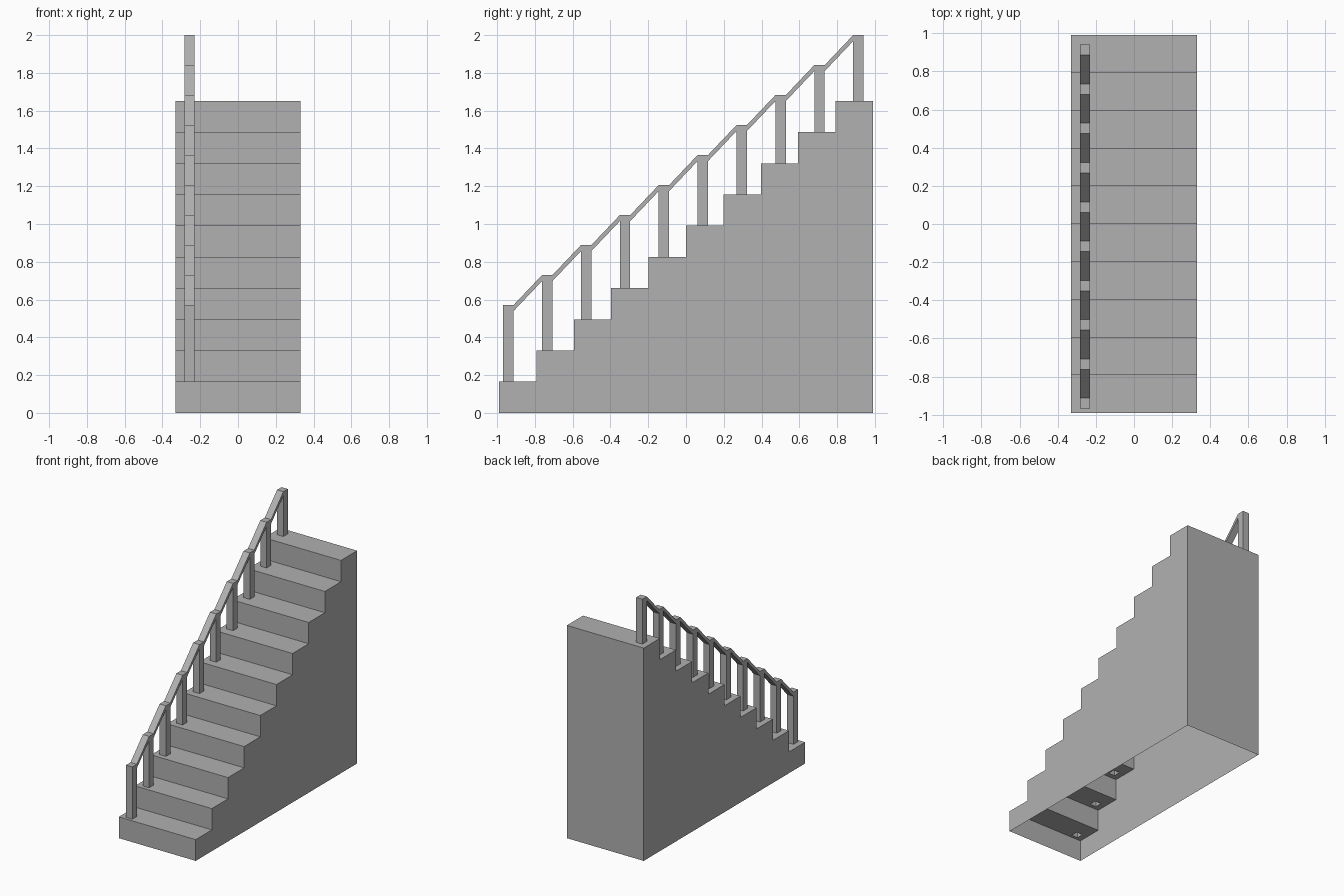
import bpy, bmesh

if "Cube" in bpy.data.objects:
    bpy.data.objects.remove(bpy.data.objects["Cube"])

N = 10                       # steps and posts
X, Y = 0.33, 0.99            # half width, half length
RUN, RISE = 2 * Y / N, 0.1652
PX0, PX1 = -0.284, -0.23     # post extent in x
PY, PD, PSTEP = -0.968, 0.055, 0.2059
PZ, ZSTEP = 0.571, 0.1588    # first post top and rise per post
RAIL_H = 0.032

grey = bpy.data.materials.new("dark_grey")
grey.diffuse_color = (0.44, 0.44, 0.44, 1)
grey.use_nodes = True
grey.node_tree.nodes["Principled BSDF"].inputs["Base Color"].default_value = grey.diffuse_color


def make(name, faces):
    """Object from a list of polygons (corner coordinates), welded."""
    bm = bmesh.new()
    for pts in faces:
        bm.faces.new([bm.verts.new(p) for p in pts])
    bmesh.ops.remove_doubles(bm, verts=bm.verts, dist=1e-5)
    bmesh.ops.recalc_face_normals(bm, faces=bm.faces)
    me = bpy.data.meshes.new(name)
    bm.to_mesh(me)
    bm.free()
    me.materials.append(grey)
    ob = bpy.data.objects.new(name, me)
    bpy.context.collection.objects.link(ob)
    return ob


def loft(a, b):
    """Quads joining two equal loops."""
    n = len(a)
    return [[a[i], a[(i + 1) % n], b[(i + 1) % n], b[i]] for i in range(n)]


def rect(x0, x1, y0, y1, z):
    return [(x0, y0, z), (x1, y0, z), (x1, y1, z), (x0, y1, z)]


def section(y, z):
    return [(PX0, y, z), (PX1, y, z), (PX1, y, z - RAIL_H), (PX0, y, z - RAIL_H)]


# Stepped shell, open underneath; each tread has an opening under its post
profile = [(-Y, 0)]
for i in range(N):
    profile += [(-Y + i * RUN, (i + 1) * RISE), (-Y + (i + 1) * RUN, (i + 1) * RISE)]
profile.append((Y, 0))
shell = [[(s * X, y, z) for y, z in profile] for s in (-1, 1)]
for (y0, z0), (y1, z1) in zip(profile, profile[1:]):
    if z0 != z1:             # risers and back wall
        shell.append([(-X, y0, z0), (X, y0, z0), (X, y1, z1), (-X, y1, z1)])
for i in range(N):           # treads
    z, y0, py = (i + 1) * RISE, -Y + i * RUN, PY + i * PSTEP
    shell += loft(rect(-X, X, y0, y0 + RUN, z), rect(PX0, PX1, py, py + PD, z))
make("staircase", shell)

# Hollow posts, open at the foot
for i in range(N):
    y = PY + i * PSTEP
    foot = rect(PX0, PX1, y, y + PD, (i + 1) * RISE)
    top = rect(PX0, PX1, y, y + PD, PZ + i * ZSTEP)
    make(f"post_{i + 1}", loft(foot, top) + [top])

# Sloping handrail pieces between neighbouring posts
for i in range(N - 1):
    a = section(PY + i * PSTEP + PD, PZ + i * ZSTEP)
    b = section(PY + (i + 1) * PSTEP, PZ + (i + 1) * ZSTEP)
    make(f"handrail_{i + 1}", loft(a, b))
